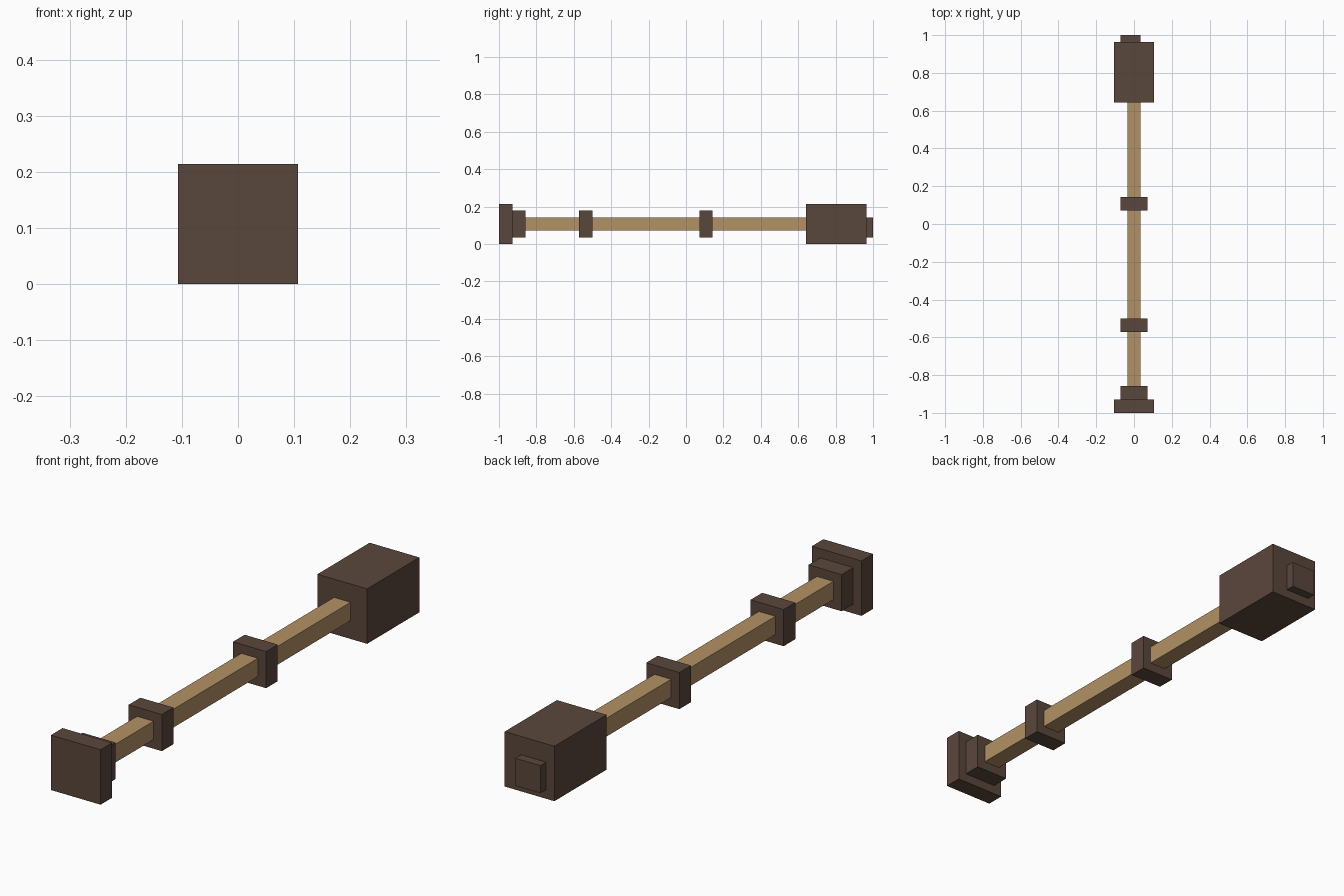
import bpy
import bmesh
from mathutils import Vector

cube = bpy.data.objects.get("Cube")
if cube:
    bpy.data.objects.remove(cube, do_unlink=True)

U = 1 / 28        # grid unit: the model is 56 units long
AXIS = 3          # height of the shaft axis, in units


def make_material(name, rgb):
    mat = bpy.data.materials.new(name)
    mat.use_nodes = True
    color = (*rgb, 1.0)
    mat.diffuse_color = color
    bsdf = next(n for n in mat.node_tree.nodes if n.type == "BSDF_PRINCIPLED")
    bsdf.inputs["Base Color"].default_value = color
    return mat


dark = make_material("dark brown", (0.102, 0.063, 0.045))
wood = make_material("light wood", (0.450, 0.283, 0.128))


def box(name, low, high, mat):
    """Box between two corners given in grid units."""
    low, high = Vector(low) * U, Vector(high) * U
    size, centre = high - low, (low + high) / 2
    bm = bmesh.new()
    bmesh.ops.create_cube(bm, size=1)
    bmesh.ops.scale(bm, vec=size, verts=bm.verts)
    mesh = bpy.data.meshes.new(name)
    bm.to_mesh(mesh)
    bm.free()
    mesh.materials.append(mat)
    obj = bpy.data.objects.new(name, mesh)
    obj.location = centre
    bpy.context.collection.objects.link(obj)
    return obj


def square_section(name, half, y0, y1, mat):
    """Square block centred on the shaft axis."""
    return box(name, (-half, y0, AXIS - half), (half, y1, AXIS + half), mat)


# Shaft running from the end collar to the head
square_section("shaft", 1, -24, 18, wood)

# Front end plate, and the collars along the shaft
square_section("end_plate", 3, -28, -26, dark)
for name, y in (("end_collar", -26), ("lower_collar", -16), ("upper_collar", 2)):
    square_section(name, 2, y, y + 2, dark)

# Heavy head with an off-centre boss on its back
square_section("head", 3, 18, 27, dark)
box("head_boss", (-2, 27, 1), (1, 28, 4), dark)
